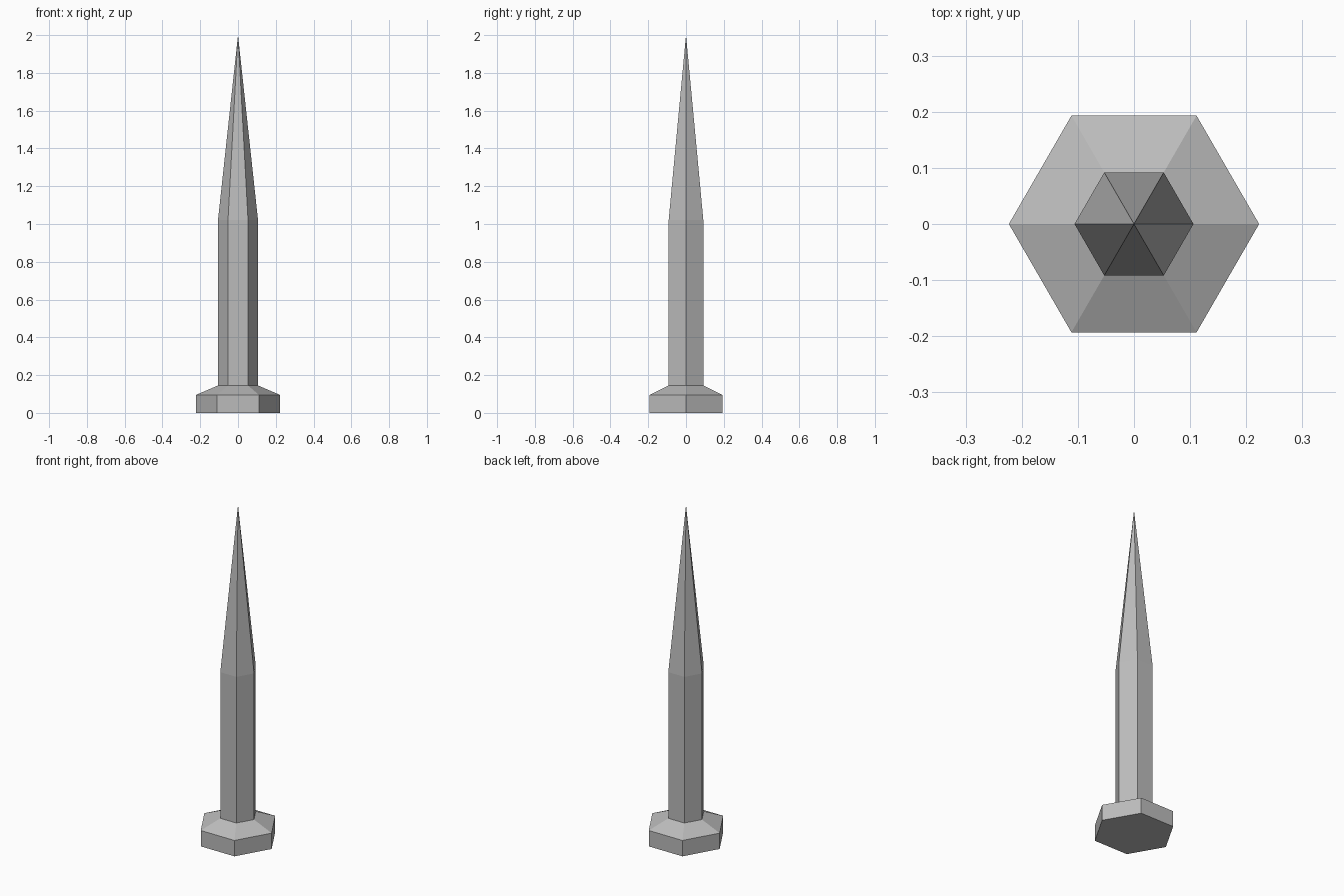
import bpy, bmesh
from math import cos, sin, pi

cube = bpy.data.objects.get("Cube")
if cube:
    bpy.data.objects.remove(cube, do_unlink=True)

SIDES = 6
SHAFT_RADIUS = 0.106
HEAD_RADIUS = 0.223
SHAFT_BOTTOM = 0.145

metal = bpy.data.materials.new("grey_metal")
metal.use_nodes = True
metal.diffuse_color = (0.5, 0.5, 0.5, 1)
metal.node_tree.nodes["Principled BSDF"].inputs["Base Color"].default_value = metal.diffuse_color


def hex_part(name, profile, tip=None, base=False):
    """Stack hexagonal rings of (radius, height), with an optional tip or base face."""
    bm = bmesh.new()
    rings = [[bm.verts.new((r * cos(2 * pi * i / SIDES), r * sin(2 * pi * i / SIDES), z))
              for i in range(SIDES)] for r, z in profile]
    apex = bm.verts.new((0, 0, tip)) if tip else None
    for i in range(SIDES):
        j = (i + 1) % SIDES
        for low, high in zip(rings, rings[1:]):
            bm.faces.new((low[i], low[j], high[j], high[i]))
        if apex:
            bm.faces.new((rings[-1][i], rings[-1][j], apex))
    if base:
        bm.faces.new(rings[0][::-1])
    mesh = bpy.data.meshes.new(name)
    bm.to_mesh(mesh)
    bm.free()
    mesh.materials.append(metal)
    part = bpy.data.objects.new(name, mesh)
    bpy.context.collection.objects.link(part)
    return part


# Wide head with a sloped shoulder that meets the shaft
hex_part("head", [(HEAD_RADIUS, 0), (HEAD_RADIUS, 0.095), (SHAFT_RADIUS, SHAFT_BOTTOM)], base=True)

# Straight shaft tapering to a sharp point
hex_part("spike_shaft", [(SHAFT_RADIUS, SHAFT_BOTTOM), (SHAFT_RADIUS, 1.02)], tip=2.0)
